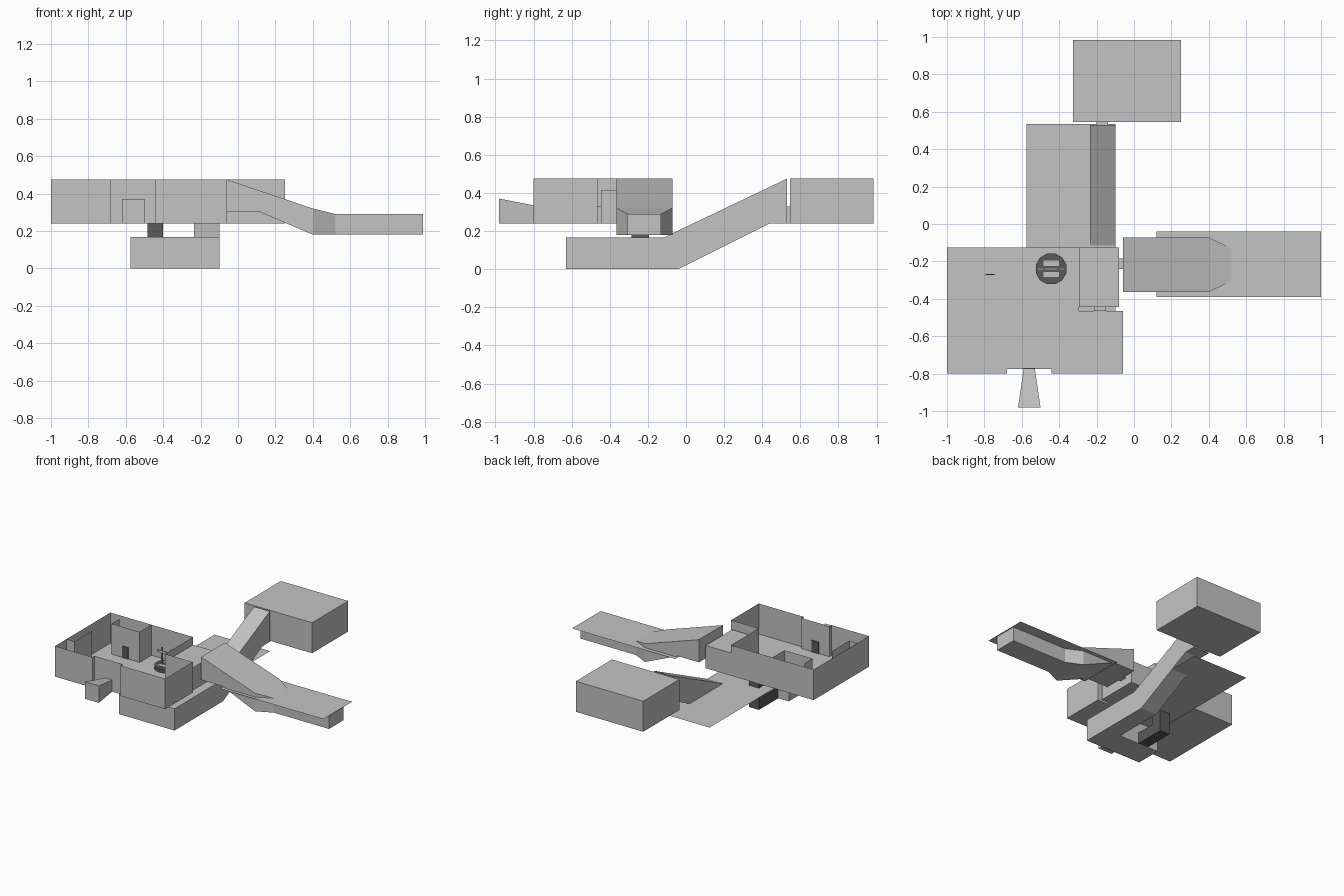
import bpy
import bmesh
import math

cube = bpy.data.objects.get("Cube")
if cube:
    bpy.data.objects.remove(cube, do_unlink=True)


def material(name, value):
    m = bpy.data.materials.new(name)
    m.use_nodes = True
    color = (value, value, value, 1)
    m.diffuse_color = color
    m.node_tree.nodes["Principled BSDF"].inputs["Base Color"].default_value = color
    return m


LIGHT = material("light grey", 0.55)
DARK = material("dark grey", 0.1)
FLOOR, TOP, DOOR = 0.24, 0.475, 0.33


def finish(bm, name, mat, fix=True):
    if fix:
        bmesh.ops.recalc_face_normals(bm, faces=bm.faces)
    mesh = bpy.data.meshes.new(name)
    bm.to_mesh(mesh)
    bm.free()
    mesh.materials.append(mat)
    obj = bpy.data.objects.new(name, mesh)
    bpy.context.collection.objects.link(obj)
    return obj


def loft(name, rings, mat=LIGHT):
    """Skin equal-sized point rings and cap both ends."""
    bm = bmesh.new()
    loops = [[bm.verts.new(p) for p in ring] for ring in rings]
    for a, b in zip(loops, loops[1:]):
        for i in range(len(a)):
            j = (i + 1) % len(a)
            bm.faces.new((a[i], a[j], b[j], b[i]))
    bm.faces.new(loops[0])
    bm.faces.new(loops[-1])
    return finish(bm, name, mat)


def box(name, x0, x1, y0, y1, z0, z1, mat=LIGHT):
    plan = [(x0, y0), (x1, y0), (x1, y1), (x0, y1)]
    return loft(name, [[(x, y, z) for x, y in plan] for z in (z0, z1)], mat)


def plate(name, x0, x1, y0, y1, z):
    bm = bmesh.new()
    bm.faces.new([bm.verts.new(p) for p in
                  ((x0, y0, z), (x1, y0, z), (x1, y1, z), (x0, y1, z))])
    return finish(bm, name, LIGHT, False)


def walls(name, path, closed=False):
    """Thin upright walls along a plan path, with a floor when closed."""
    bm = bmesh.new()
    low = [bm.verts.new((x, y, FLOOR)) for x, y in path]
    high = [bm.verts.new((x, y, TOP)) for x, y in path]
    n = len(path)
    for i in range(n if closed else n - 1):
        j = (i + 1) % n
        bm.faces.new((low[i], low[j], high[j], high[i]))
    if closed:
        bm.faces.new(low)
    return finish(bm, name, LIGHT, closed)


# Open-topped main room with a recessed entrance
walls("main_room", [(-1, -.8), (-.68, -.8), (-.68, -.775), (-.44, -.775),
                    (-.44, -.8), (-.06, -.8), (-.06, -.465), (-.295, -.465),
                    (-.295, -.125), (-1, -.125)], True)
walls("closet_walls", [(-.65, -.125), (-.65, -.27), (-.89, -.27), (-.89, -.17)])
walls("side_partition", [(-1, -.66), (-.93, -.66), (-.93, -.45)])
box("closet_door", -.795, -.745, -.274, -.266, FLOOR, DOOR, DARK)
box("entrance_door", -.59, -.53, -.775, -.769, FLOOR, DOOR, DARK)

# Flared entrance passage
loft("entrance_passage",
     [[(-.56 - w, y, FLOOR), (-.56 + w, y, FLOOR), (-.56 + w, y, z), (-.56 - w, y, z)]
      for y, w, z in ((-.775, .03, DOOR), (-.98, .06, .37))])

# Small side room and the short connectors between spaces
box("side_room", -.295, -.08, -.445, -.125, FLOOR, .415)
box("side_room_connector", -.215, -.15, -.465, -.445, FLOOR, DOOR)
box("hall_connector", -.08, -.06, -.24, -.185, .30, .39)
box("back_room_connector", -.2, -.14, .53, .545, FLOOR, DOOR)

# Closed room at the back
box("back_room", -.325, .25, .545, .985, FLOOR, TOP)

# Sloping hall that narrows to a straight passage
HALL_Y = -.218
loft("sloping_hall",
     [[(x, HALL_Y - w, lo), (x, HALL_Y + w, lo), (x, HALL_Y + w, hi), (x, HALL_Y - w, hi)]
      for x, w, lo, hi in ((-.06, .146, .30, TOP), (.12, .146, .30, .414),
                           (.4, .146, .18, .32), (.52, .088, .18, .29),
                           (.99, .088, .18, .29))])
plate("hall_ground", .12, 1, -.39, -.04, .29)

# Lower room, ramp corridor and the ground sheet over them
LOWER = .167
box("lower_room", -.575, -.10, -.63, -.43, 0, LOWER)
ramp = [(-.43, 0), (-.04, 0), (.44, FLOOR), (.53, FLOOR), (.53, TOP),
        (-.115, LOWER), (-.43, LOWER)]
loft("ramp_corridor", [[(x, y, z) for y, z in ramp] for x in (-.235, -.10)])
plate("lower_ground", -.575, -.10, -.63, .535, LOWER)

# Dark well shaft with a crawl passage to the lower room
WX, WY = -.443, -.24
box("well_shaft", WX - .042, WX + .042, WY - .045, WY + .045, 0, FLOOR, DARK)
box("well_passage", WX - .042, WX + .042, -.43, WY - .045, 0, .085, DARK)
circle = [(WX + .085 * math.cos(math.tau * (i + .5) / 12),
           WY + .085 * math.sin(math.tau * (i + .5) / 12)) for i in range(12)]
loft("well_rim", [[(x, y, z) for x, y in circle] for z in (FLOOR, .265)], DARK)
for side, label in ((-1, "front"), (1, "back")):
    y = WY + side * .03
    box("well_opening_" + label, WX - .042, WX + .042, y - .014, y + .014, .265, .268)

# Frame standing over the well
for side, label in ((-1, "right"), (1, "left")):
    x = WX + side * .038
    box("frame_post_" + label, x - .005, x + .005, WY - .005, WY + .005, .265, .39)
box("frame_bar", WX - .075, WX + .075, WY - .005, WY + .005, .35, .365)
